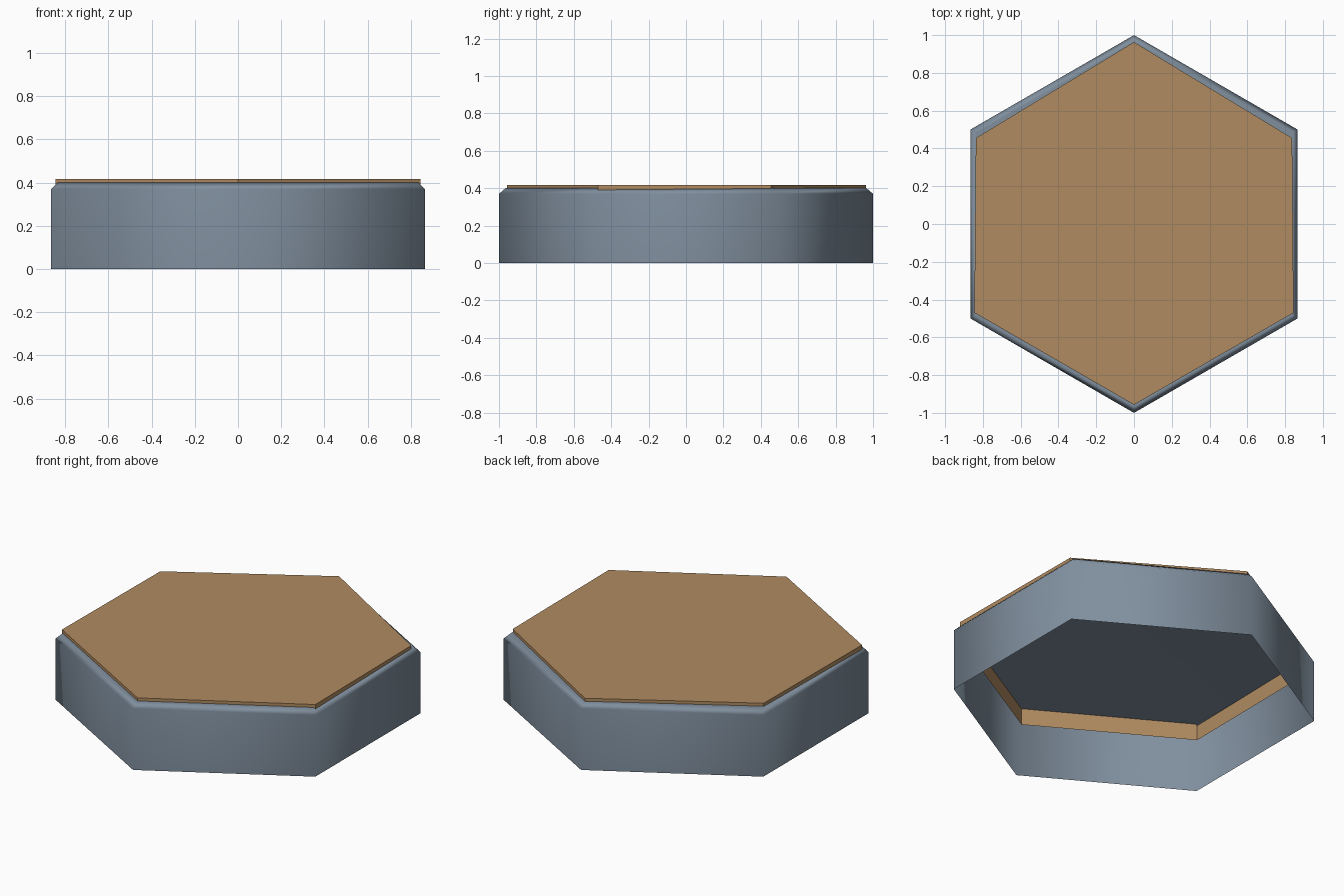
import bpy, bmesh, math

cube = bpy.data.objects.get("Cube")
if cube:
    bpy.data.objects.remove(cube, do_unlink=True)


def make_material(name, rgb):
    mat = bpy.data.materials.new(name)
    mat.use_nodes = True
    mat.diffuse_color = (*rgb, 1)
    mat.node_tree.nodes["Principled BSDF"].inputs["Base Color"].default_value = (*rgb, 1)
    return mat


def hexagon(radius):
    angles = [math.radians(90 + 60 * i) for i in range(6)]
    return [(radius * math.cos(a), radius * math.sin(a)) for a in angles]


def open_shell(name, sections, mat):
    """Stack (outline, height) rings into walls, capped on top and open below."""
    bm = bmesh.new()
    rings = [[bm.verts.new((x, y, z)) for x, y in outline] for outline, z in sections]
    for low, high in zip(rings, rings[1:]):
        for i in range(len(low)):
            j = (i + 1) % len(low)
            bm.faces.new((low[i], low[j], high[j], high[i]))
    bm.faces.new(rings[-1])
    mesh = bpy.data.meshes.new(name)
    bm.to_mesh(mesh)
    bm.free()
    mesh.materials.append(mat)
    obj = bpy.data.objects.new(name, mesh)
    bpy.context.collection.objects.link(obj)
    return obj


slate = make_material("slate_grey", (0.216, 0.275, 0.342))
tan = make_material("sandy_tan", (0.434, 0.258, 0.119))

# Hollow hexagonal base with a chamfered rim and softly shaded corners
base = open_shell("tile_base", [(hexagon(1), 0), (hexagon(1), 0.37), (hexagon(0.965), 0.4)], slate)
for face in base.data.polygons:
    face.use_smooth = True
base.modifiers.new("even_shading", "WEIGHTED_NORMAL")

# Flat-shaded top cap, slightly narrower at the back, with a skirt inside the base
left_side = [(0.845, -0.47), (0.837, 0.455)]
cap_outline = ([(0, -0.957)] + left_side + [(0, 0.963)]
               + [(-x, y) for x, y in reversed(left_side)])
open_shell("top_cap", [(cap_outline, 0.3), (cap_outline, 0.418)], tan)
